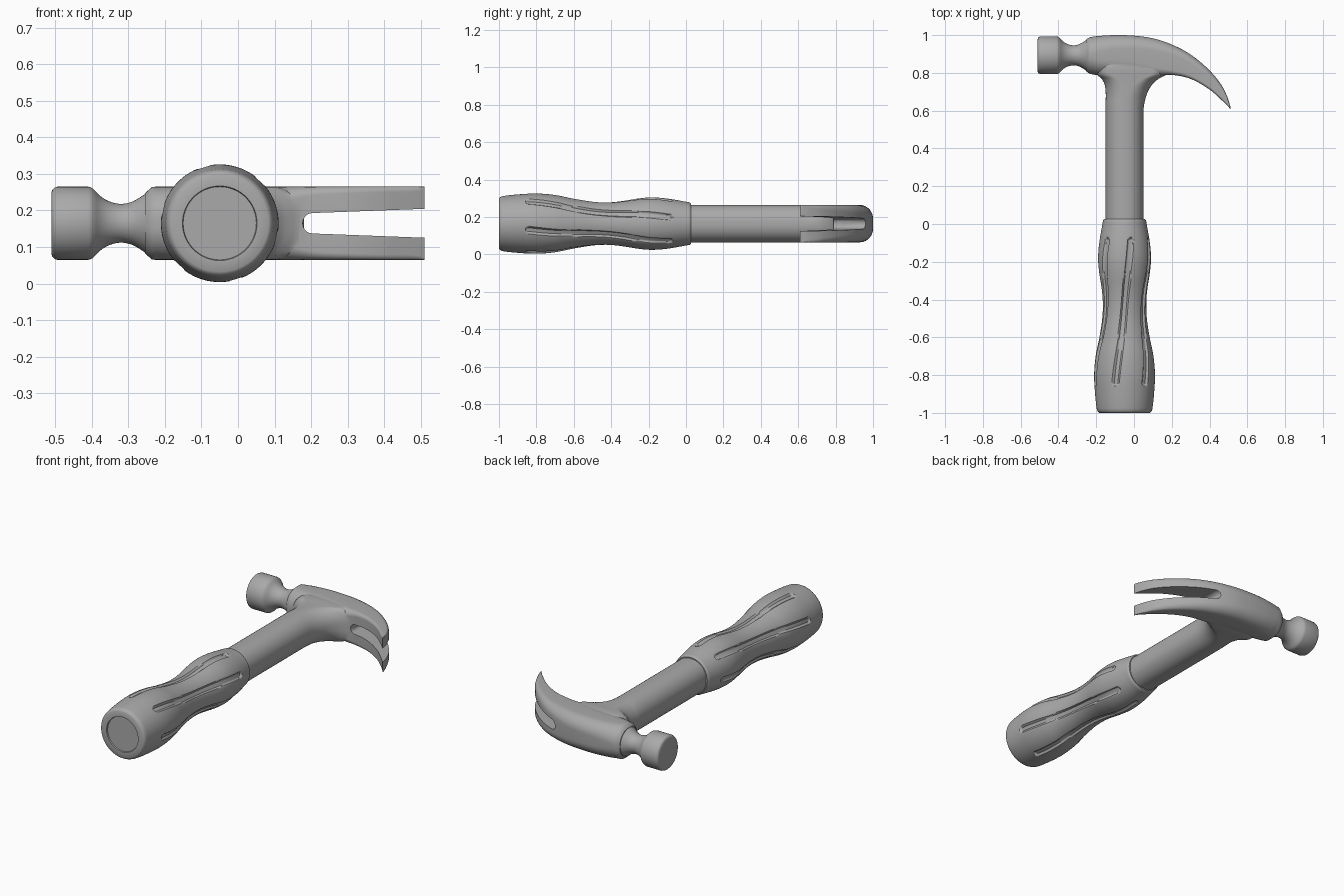
import bpy, bmesh, math

if "Cube" in bpy.data.objects:
    bpy.data.objects.remove(bpy.data.objects["Cube"], do_unlink=True)

AX, AZ, HALF = -0.05, 0.165, 0.1     # handle axis and half thickness of the steel
HEAD_Y = 0.893

grey = bpy.data.materials.new("plain_grey")
grey.use_nodes = True
grey.diffuse_color = (0.4, 0.4, 0.4, 1)
grey.node_tree.nodes["Principled BSDF"].inputs["Base Color"].default_value = (0.4, 0.4, 0.4, 1)


def loft(name, rings):
    """Skin a list of equal point rings and cap both ends."""
    bm = bmesh.new()
    loops = [[bm.verts.new(p) for p in ring] for ring in rings]
    n = len(loops[0])
    for a, b in zip(loops, loops[1:]):
        for i in range(n):
            j = (i + 1) % n
            bm.faces.new((a[i], a[j], b[j], b[i]))
    bm.faces.new(loops[0][::-1])
    bm.faces.new(loops[-1])
    bmesh.ops.recalc_face_normals(bm, faces=bm.faces)
    mesh = bpy.data.meshes.new(name)
    bm.to_mesh(mesh)
    bm.free()
    mesh.materials.append(grey)
    ob = bpy.data.objects.new(name, mesh)
    bpy.context.collection.objects.link(ob)
    return ob


def smooth_at(points, t):
    """Catmull-Rom style value(s) at t from rows of (t, value, ...)."""
    t = min(max(t, points[0][0]), points[-1][0])
    k = next(i for i in range(len(points) - 1) if t <= points[i + 1][0])
    p, q = points[k], points[k + 1]
    before, after = points[max(k - 1, 0)], points[min(k + 2, len(points) - 1)]
    h = q[0] - p[0]
    s = (t - p[0]) / h
    out = []
    for c in range(1, len(p)):
        m0 = (q[c] - before[c]) / (q[0] - before[0]) * h
        m1 = (after[c] - p[c]) / (after[0] - p[0]) * h
        out.append((2*s**3 - 3*s**2 + 1) * p[c] + (s**3 - 2*s**2 + s) * m0
                   + (3*s**2 - 2*s**3) * q[c] + (s**3 - s**2) * m1)
    return out


def rounded_section(low, high, half, r_low, r_high, steps=10):
    """Rounded rectangle as (u, z) pairs with its own radius at each side."""
    pts = []
    for quarter, (su, sz) in enumerate(((1, 1), (-1, 1), (-1, -1), (1, -1))):
        r = min(r_high if su > 0 else r_low, (high - low) * 0.46, half * 0.98)
        u = high - r if su > 0 else low + r
        for i in range(steps + 1):
            a = math.radians(90) * (quarter + i / steps)
            pts.append((u + r * math.cos(a), AZ + sz * (half - r) + r * math.sin(a)))
    return pts


def lathe_x(name, profile, sides=64):
    rings = []
    for x, r in profile:
        rings.append([(x, HEAD_Y + r * math.cos(2 * math.pi * i / sides),
                       AZ + r * math.sin(2 * math.pi * i / sides)) for i in range(sides)])
    return loft(name, rings)


def boolean(target, other, operation):
    mod = target.modifiers.new(operation.lower(), 'BOOLEAN')
    mod.operation, mod.object, mod.solver = operation, other, 'EXACT'
    bpy.ops.object.select_all(action='DESELECT')
    bpy.context.view_layer.objects.active = target
    target.select_set(True)
    bpy.ops.object.modifier_apply(modifier=mod.name)
    bpy.data.objects.remove(other, do_unlink=True)


def shade(ob, degrees):
    bpy.ops.object.select_all(action='DESELECT')
    bpy.context.view_layer.objects.active = ob
    ob.select_set(True)
    bpy.ops.object.shade_smooth_by_angle(angle=math.radians(degrees))


# Head and claw: x, lower edge y, upper edge y, lower radius, upper radius
head_rows = [(-0.255, 0.81, 0.976, 0.082, 0.082), (-0.235, 0.796, 0.988, 0.094, 0.094),
             (-0.19, 0.788, 0.995, 0.085, 0.085), (-0.1, 0.785, 1.0, 0.08, 0.075),
             (0.0, 0.785, 0.997, 0.07, 0.07), (0.1, 0.782, 0.983, 0.05, 0.065),
             (0.2, 0.789, 0.95, 0.025, 0.055), (0.3, 0.768, 0.897, 0.018, 0.045),
             (0.4, 0.712, 0.813, 0.015, 0.035), (0.47, 0.65, 0.725, 0.014, 0.025),
             (0.503, 0.617, 0.65, 0.01, 0.012), (0.51, 0.609, 0.622, 0.004, 0.004)]
rings = []
for i in range(81):
    x = -0.255 + 0.765 * i / 80
    low, high, r_low, r_high = smooth_at(head_rows, x)
    half = HALF - 0.018 * max(0, (-0.235 - x) / 0.02)
    rings.append([(x, u, z) for u, z in rounded_section(low, high, half, r_low, r_high)])
head = loft("head", rings)

# Shaft, flaring into the head: y, left x, right x, half thickness, radius
shaft_rows = [(-0.99, -0.15, 0.05, 0.1, 0.1), (0.58, -0.15, 0.05, 0.1, 0.1),
              (0.64, -0.15, 0.055, 0.0999, 0.098), (0.7, -0.15, 0.073, 0.0998, 0.095),
              (0.74, -0.156, 0.098, 0.0997, 0.09), (0.77, -0.172, 0.132, 0.0996, 0.085),
              (0.79, -0.195, 0.17, 0.0995, 0.08), (0.84, -0.2, 0.18, 0.097, 0.08),
              (0.9, -0.18, 0.15, 0.07, 0.06)]
rings = []
for y in [-0.15, 0.3] + [0.56 + 0.34 * i / 34 for i in range(35)]:
    low, high, half, r = smooth_at(shaft_rows, y)
    rings.append([(u, y, z) for u, z in rounded_section(low, high, half, r, r)])
shaft = loft("shaft", rings)

# Striking face and waisted neck
neck_curve = [(-0.395, 0.093), (-0.375, 0.073), (-0.35, 0.059), (-0.32, 0.053),
              (-0.29, 0.059), (-0.265, 0.073), (-0.24, 0.088), (-0.2, 0.08)]
profile = [(-0.51, 0.086), (-0.508, 0.092), (-0.503, 0.097), (-0.495, 0.1),
           (-0.41, 0.1), (-0.402, 0.098)]
profile += [(x, smooth_at(neck_curve, x)[0]) for x in
            [-0.395 + 0.195 * i / 24 for i in range(25)]]
striker = lathe_x("striking_face", profile)

# Tapered slot between the claws, round at its inner end
outline = [(0.6, 0.043)]
for i in range(13):
    a = math.radians(95 + 170 * i / 12)
    outline.append((0.205 + 0.028 * math.cos(a), 0.028 * math.sin(a)))
outline.append((0.6, -0.043))
slot = loft("claw_slot_cutter", [[(x, y, AZ + z) for x, z in outline] for y in (0.5, 1.1)])
slot.hide_render = True

boolean(head, slot, 'DIFFERENCE')
boolean(head, shaft, 'UNION')
boolean(head, striker, 'UNION')
head.name = "steel_head_and_shaft"
shade(head, 38)

# Contoured grip with six slanted grooves
grip_rows = [(-1.0, 0.133), (-0.994, 0.141), (-0.98, 0.147), (-0.9, 0.156), (-0.8, 0.161),
             (-0.7, 0.153), (-0.6, 0.133), (-0.5, 0.118), (-0.42, 0.115), (-0.35, 0.12),
             (-0.25, 0.135), (-0.18, 0.14), (-0.1, 0.134), (0.0, 0.117), (0.02, 0.113),
             (0.027, 0.107)]
COLS, ROWS, TOP, END = 192, 190, -0.08, -0.85


def grip_ring(y):
    radius = smooth_at(grip_rows, y)[0]
    twist = math.radians(75 + 33 * (TOP - y) / (TOP - END))
    ring = []
    for i in range(COLS):
        a = 2 * math.pi * i / COLS
        across = ((a + math.pi / 6) % (math.pi / 3) - math.pi / 6) * radius
        along = max(END + 0.01 - y, y - TOP + 0.01, 0)
        d = min(max((0.02 - math.hypot(across, along)) / 0.009, 0), 1)
        r = radius - 0.011 * d * d * (3 - 2 * d)
        ring.append((AX + r * math.cos(a + twist), y, AZ + r * math.sin(a + twist)))
    return ring


def plain_ring(y, r):
    return [(AX + r * math.cos(2 * math.pi * i / COLS + math.radians(114)), y,
             AZ + r * math.sin(2 * math.pi * i / COLS + math.radians(114))) for i in range(COLS)]


rings = [plain_ring(-0.992, 0.1), plain_ring(-0.9995, 0.102)]
rings += [grip_ring(y) for y in (-1.0, -0.997, -0.994, -0.988)]
rings += [grip_ring(-0.98 + 1.0 * i / ROWS) for i in range(ROWS + 1)]
last = grip_ring(0.027)
rings.append(last)
rings.append([(AX + (x - AX) * 0.93, 0.027, AZ + (z - AZ) * 0.93) for x, y, z in last])
grip = loft("grip", rings)
shade(grip, 35)
